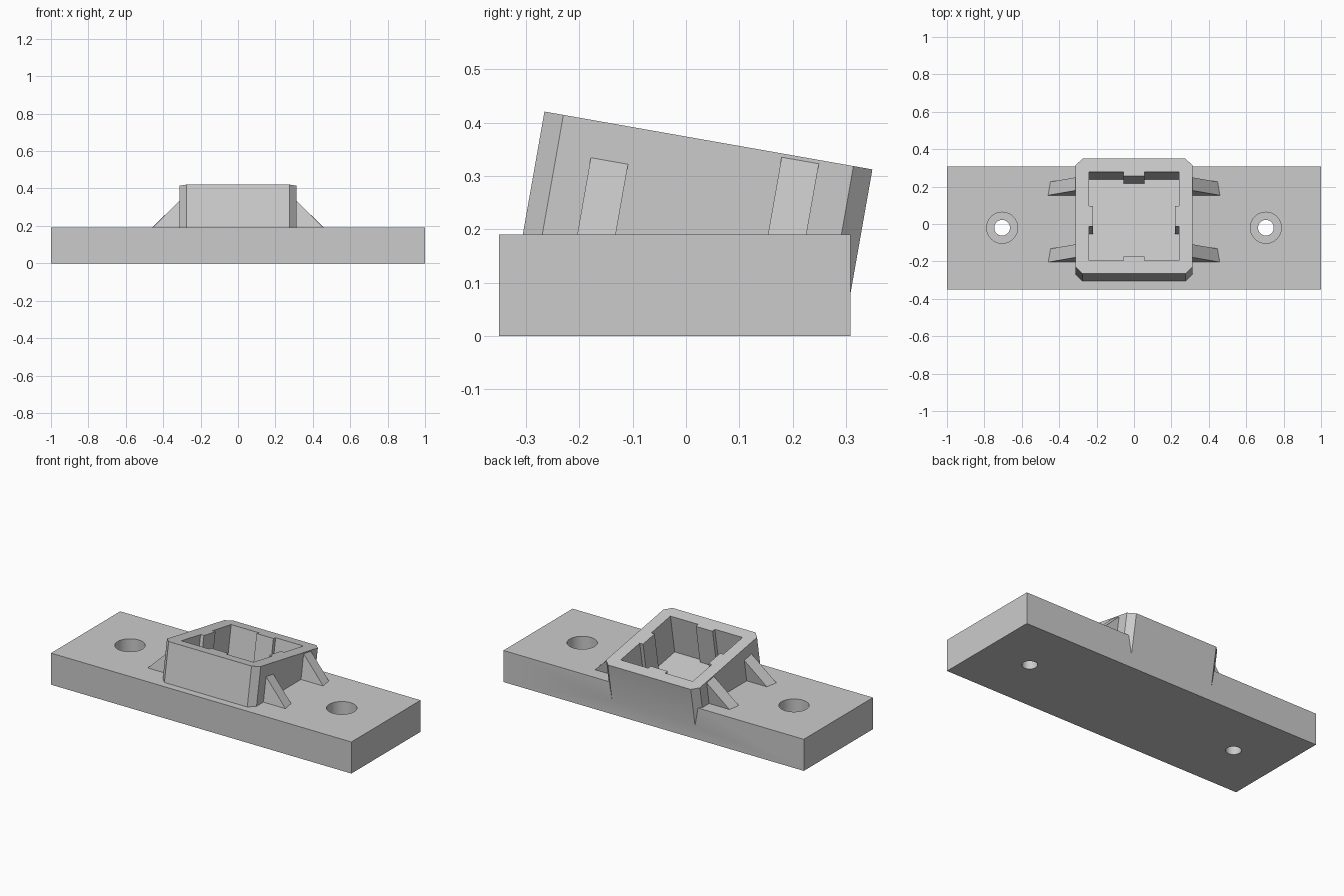
import bpy
import bmesh
from math import cos, sin, pi, radians
from mathutils import Matrix

default = bpy.data.objects.get("Cube")
if default:
    bpy.data.objects.remove(default, do_unlink=True)

grey = bpy.data.materials.new("plain_grey")
grey.use_nodes = True
grey.diffuse_color = (0.6, 0.6, 0.6, 1)
grey.node_tree.nodes["Principled BSDF"].inputs["Base Color"].default_value = (0.6, 0.6, 0.6, 1)

# Frame of the tilted socket: origin at the centre of its rim
TILT = Matrix.Translation((0, 0.042, 0.3665)) @ Matrix.Rotation(radians(-10), 4, 'X')
UPRIGHT = Matrix.Identity(4)
ALONG_X = Matrix(((0, 0, 1, 0), (1, 0, 0, 0), (0, 1, 0, 0), (0, 0, 0, 1)))
ALONG_Y = Matrix(((1, 0, 0, 0), (0, 0, 1, 0), (0, 1, 0, 0), (0, 0, 0, 1)))


def prism(name, profile, low, high, frame=UPRIGHT):
    """Extrude a closed 2D profile from low to high, then place it in a frame."""
    bm = bmesh.new()
    face = bm.faces.new([bm.verts.new((u, v, low)) for u, v in profile])
    moved = bmesh.ops.extrude_face_region(bm, geom=[face])["geom"]
    top = [g for g in moved if isinstance(g, bmesh.types.BMVert)]
    bmesh.ops.translate(bm, verts=top, vec=(0, 0, high - low))
    bm.transform(frame)
    bmesh.ops.recalc_face_normals(bm, faces=bm.faces)
    mesh = bpy.data.meshes.new(name)
    bm.to_mesh(mesh)
    bm.free()
    mesh.materials.append(grey)
    obj = bpy.data.objects.new(name, mesh)
    bpy.context.collection.objects.link(obj)
    return obj


def circle(u, v, radius, count=48):
    return [(u + radius * cos(2 * pi * i / count), v + radius * sin(2 * pi * i / count))
            for i in range(count)]


def four_fold(points):
    """Repeat one side of an outline around the four sides."""
    outline = []
    for _ in range(4):
        outline += points
        points = [(-v, u) for u, v in points]
    return outline


def combine(target, other, operation):
    mod = target.modifiers.new(operation.lower(), 'BOOLEAN')
    mod.operation = operation
    mod.solver = 'EXACT'
    mod.object = other
    bpy.context.view_layer.objects.active = target
    bpy.ops.object.modifier_apply(modifier=mod.name)
    bpy.data.objects.remove(other, do_unlink=True)


# Base plate
mount = prism("socket_mount", [(-1, -0.35), (1, -0.35), (1, 0.308), (-1, 0.308)], 0, 0.19)

# Tilted housing with chamfered corners
wall, flat = 0.312, 0.276
combine(mount, prism("housing", four_fold([(wall, -flat), (wall, flat)]), -0.28, 0, TILT), 'UNION')

# Side gussets, two on each side
for side in (-1, 1):
    for middle, top in ((-0.176, -0.07), (0.176, -0.007)):
        profile = [(side * 0.29, top), (side * wall, top),
                   (side * (wall + 0.19), top - 0.19), (side * 0.29, top - 0.19)]
        combine(mount, prism("gusset", profile, middle - 0.0355, middle + 0.0355,
                             TILT @ ALONG_Y), 'UNION')

# Socket cavity, leaving a rib in the middle of each wall
inner, rib, half = 0.24, 0.218, 0.056
cavity = four_fold([(inner, -inner), (inner, -half), (rib, -half), (rib, half), (inner, half)])
combine(mount, prism("cavity", cavity, -0.235, 0.1, TILT), 'DIFFERENCE')

# Cross hole through both side walls
combine(mount, prism("cross_hole", circle(0, -0.118, 0.051), -0.4, 0.4, TILT @ ALONG_X), 'DIFFERENCE')

# Counterbored screw holes
for x in (-0.705, 0.705):
    combine(mount, prism("counterbore", circle(x, -0.02, 0.083), 0.09, 0.3), 'DIFFERENCE')
    combine(mount, prism("screw_hole", circle(x, -0.02, 0.042), -0.1, 0.3), 'DIFFERENCE')

bpy.ops.object.select_all(action='DESELECT')
mount.select_set(True)
bpy.context.view_layer.objects.active = mount
bpy.ops.object.shade_smooth_by_angle(angle=radians(30))
